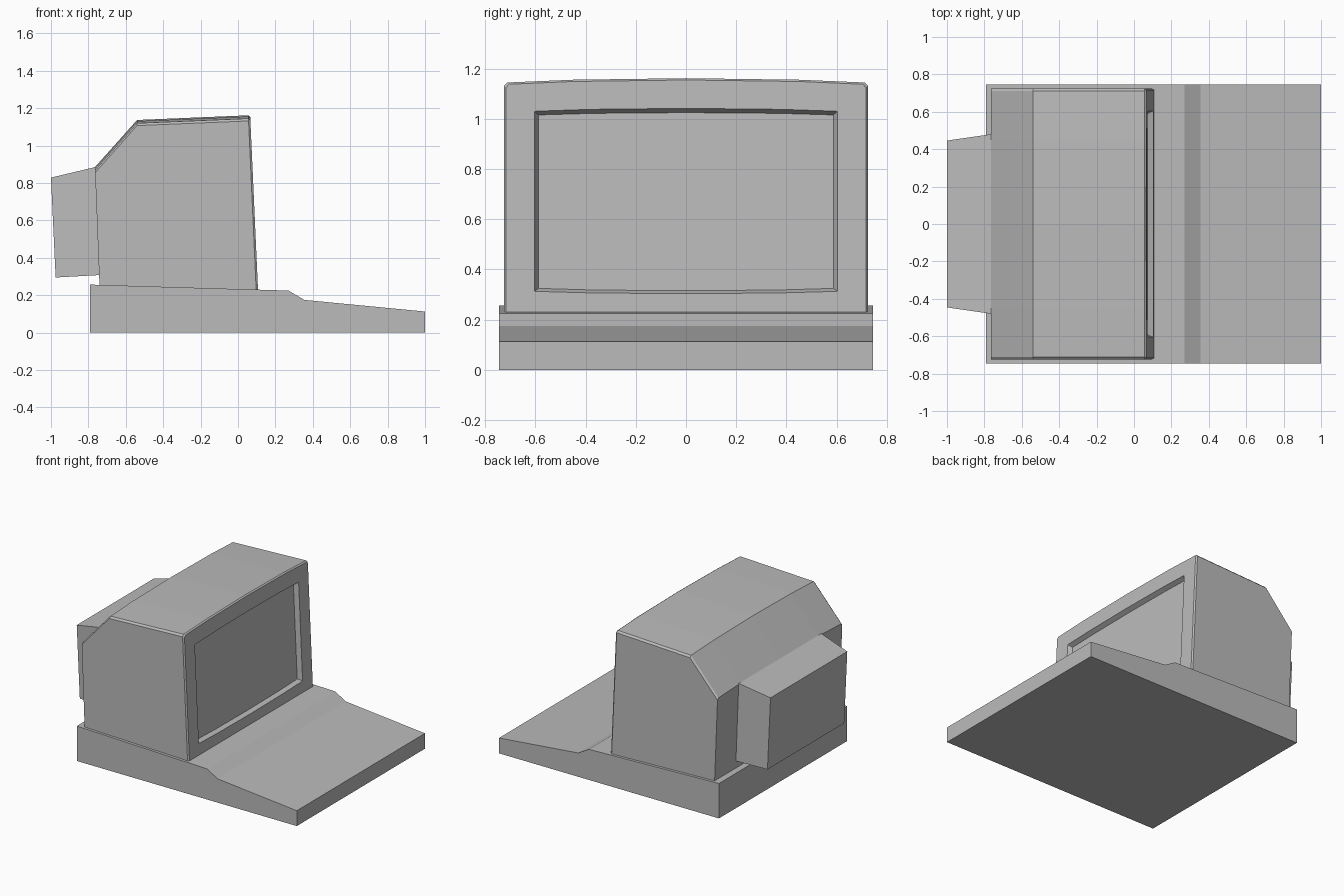
import bpy
import bmesh

if "Cube" in bpy.data.objects:
    bpy.data.objects.remove(bpy.data.objects["Cube"])

casing = bpy.data.materials.new("casing_grey")
casing.diffuse_color = (0.5, 0.5, 0.5, 1)
casing.use_nodes = True
casing.node_tree.nodes["Principled BSDF"].inputs["Base Color"].default_value = casing.diffuse_color


def loft(name, rings):
    """Skin a chain of equal-length point rings and cap both ends."""
    bm = bmesh.new()
    loops = [[bm.verts.new(p) for p in ring] for ring in rings]
    n = len(loops[0])
    for a, b in zip(loops, loops[1:]):
        for i in range(n):
            j = (i + 1) % n
            bm.faces.new((a[i], a[j], b[j], b[i]))
    bm.faces.new(loops[0])
    bm.faces.new(loops[-1])
    bmesh.ops.recalc_face_normals(bm, faces=bm.faces)
    mesh = bpy.data.meshes.new(name)
    bm.to_mesh(mesh)
    bm.free()
    mesh.materials.append(casing)
    obj = bpy.data.objects.new(name, mesh)
    bpy.context.collection.objects.link(obj)
    return obj


def section(x_top, z_top, slope, ys, drops, z_bottom, sag=0.0):
    """Symmetric arched outline on a plane leaning by slope."""
    half = list(zip(ys, drops))
    cols = [(-y, d) for y, d in half] + [(0, 0)] + [(y, d) for y, d in reversed(half)]
    d_max = max(drops)
    pts = [(y, z_top - d) for y, d in cols]
    pts += [(y, z_bottom + sag * d / d_max) for y, d in reversed(cols)]
    return [(x_top + slope * (z_top - z), y, z) for y, z in pts]


# Wedge-shaped keyboard base
profile = [(-0.79, 0), (1, 0), (1, 0.113), (0.355, 0.175),
           (0.27, 0.225), (0.1, 0.23), (-0.79, 0.257)]
loft("keyboard_base", [[(x, y, z) for x, z in profile] for y in (-0.745, 0.745)])

# Monitor housing: back, rear slope, front edge, bezel, recess lip, screen
outer = (0.725, 0.712, 0.45)
inner = (0.717, 0.705, 0.45)
drops = (0.03, 0.017, 0.006)
lean = 0.045


def front_x(z):
    return 0.107 - lean * (z - 0.23)


loft("monitor_housing", [
    section(-0.765, 0.885, 0.039, outer, drops, 0.22),
    section(-0.54, 1.137, 0, outer, drops, 0.22),
    section(front_x(1.162) - 0.01, 1.162, lean, outer, drops, 0.22),
    section(front_x(1.155), 1.155, lean, inner, drops, 0.22),
    section(front_x(1.042), 1.042, lean, (0.603, 0.59, 0.38),
            (0.012, 0.011, 0.004), 0.303, 0.01),
    section(front_x(1.025) - 0.032, 1.025, lean, (0.587, 0.575, 0.37),
            (0.01, 0.009, 0.003), 0.315, 0.01),
])

# Tapered tube cover behind the monitor


def cover_ring(x_top, z_top, x_low, z_low, y):
    return [(x_top, -y, z_top), (x_top, y, z_top), (x_low, y, z_low), (x_low, -y, z_low)]


loft("rear_tube_cover", [
    cover_ring(-0.765, 0.885, -0.742, 0.308, 0.48),
    cover_ring(-1.0, 0.829, -0.975, 0.295, 0.446),
])
